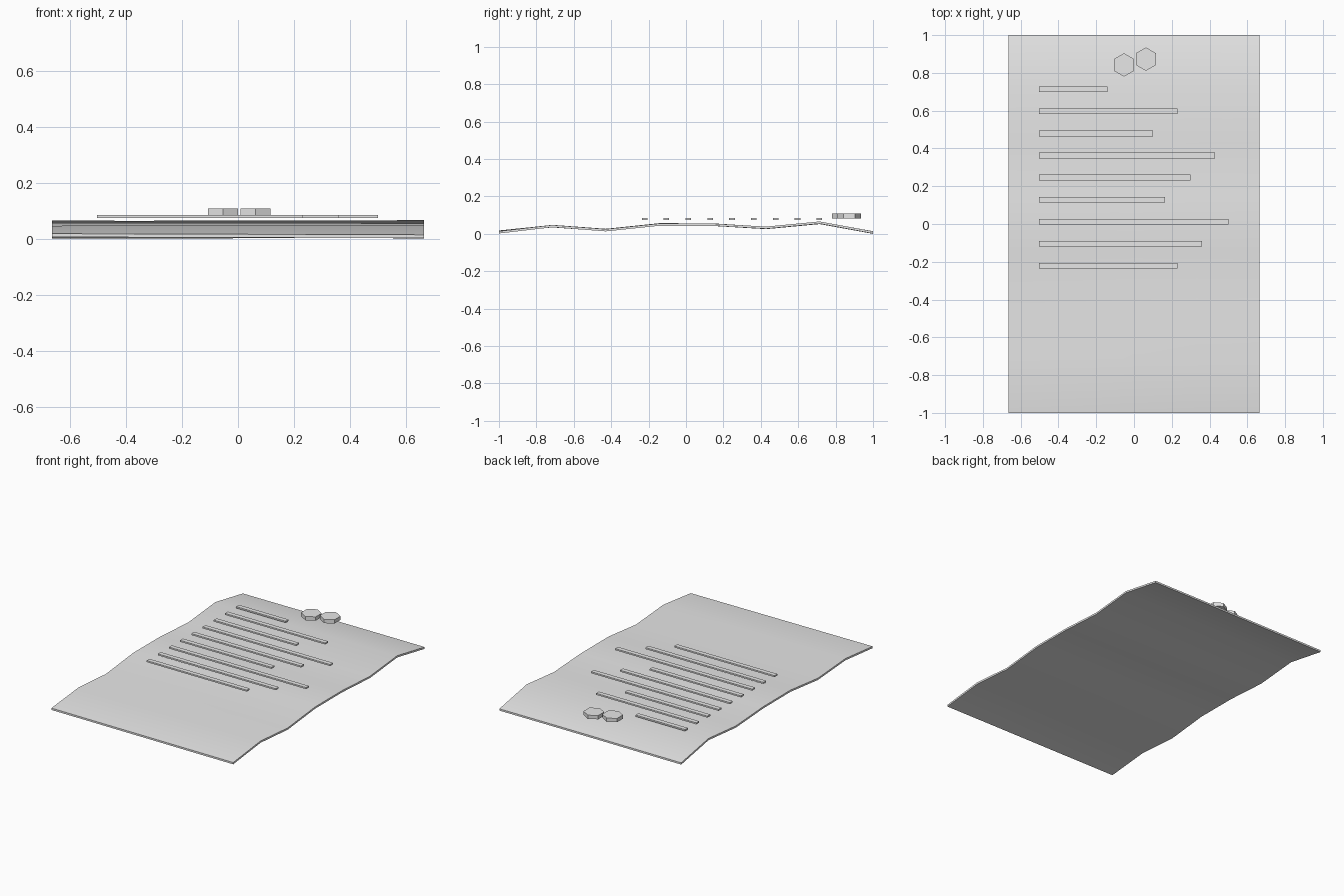
import bpy, bmesh, math
from mathutils import Matrix

if "Cube" in bpy.data.objects:
    bpy.data.objects.remove(bpy.data.objects["Cube"])

paper_grey = bpy.data.materials.new("paper grey")
paper_grey.diffuse_color = (0.8, 0.8, 0.8, 1)
paper_grey.use_nodes = True
paper_grey.node_tree.nodes["Principled BSDF"].inputs["Base Color"].default_value = paper_grey.diffuse_color


def finish(name, bm):
    bmesh.ops.recalc_face_normals(bm, faces=bm.faces)
    mesh = bpy.data.meshes.new(name)
    bm.to_mesh(mesh)
    bm.free()
    mesh.materials.append(paper_grey)
    obj = bpy.data.objects.new(name, mesh)
    bpy.context.collection.objects.link(obj)
    return obj


# Wavy sheet: a height profile along y, swept across x and closed with an underside
HALF_W, THICK, COLS = 0.665, 0.012, 4
heights = [0.016, 0.047, 0.026, 0.056, 0.055, 0.038, 0.065, 0.013]
bm = bmesh.new()
layers = []
for drop in (0, THICK):
    rows = []
    for j, h in enumerate(heights):
        y = -1 + 2 * j / (len(heights) - 1)
        row = []
        for i in range(COLS + 1):
            u = -1 + 2 * i / COLS
            z = h - drop + (-0.002 * u if j == 0 else 0.001 * math.sin(2 * u + j))
            row.append(bm.verts.new((u * HALF_W, y, max(z, 0 if drop else THICK))))
        rows.append(row)
    for j in range(len(rows) - 1):
        for i in range(COLS):
            bm.faces.new((rows[j][i], rows[j][i + 1], rows[j + 1][i + 1], rows[j + 1][i]))
    layers.append(rows)


def rim(rows):
    return (rows[0] + [r[-1] for r in rows[1:]] + rows[-1][-2::-1]
            + [r[0] for r in rows[-2:0:-1]])


top, bottom = rim(layers[0]), rim(layers[1])
for k in range(len(top)):
    n = (k + 1) % len(top)
    bm.faces.new((top[k], bottom[k], bottom[n], top[n]))
sheet = finish("paper_sheet", bm)
bpy.context.view_layer.objects.active = sheet
sheet.select_set(True)
bpy.ops.object.shade_smooth_by_angle(angle=math.radians(30))
sheet.select_set(False)

# Raised text lines: left aligned bars of varying length
LEFT = -0.503
ends = [-0.14, 0.23, 0.10, 0.43, 0.30, 0.165, 0.50, 0.36, 0.23]
for k, end in enumerate(ends):
    bm = bmesh.new()
    place = (Matrix.Translation(((LEFT + end) / 2, 0.713 - 0.1168 * k, 0.079))
             @ Matrix.Diagonal((end - LEFT, 0.03, 0.01, 1)))
    bmesh.ops.create_cube(bm, size=1, matrix=place)
    finish(f"text_line_{k + 1}", bm)

# Two hexagonal seals near the top edge
for k, (x, y) in enumerate([(-0.053, 0.842), (0.063, 0.873)]):
    bm = bmesh.new()
    place = Matrix.Translation((x, y, 0.095)) @ Matrix.Rotation(math.pi / 2, 4, 'Z')
    bmesh.ops.create_cone(bm, cap_ends=True, segments=6, radius1=0.062, radius2=0.062,
                          depth=0.025, matrix=place)
    # Put corners on the y axis
    if max(v.co.x for v in bm.verts) - x > 0.058:
        bmesh.ops.rotate(bm, verts=bm.verts, cent=(x, y, 0),
                         matrix=Matrix.Rotation(math.pi / 6, 3, 'Z'))
    finish(f"hex_seal_{k + 1}", bm)
